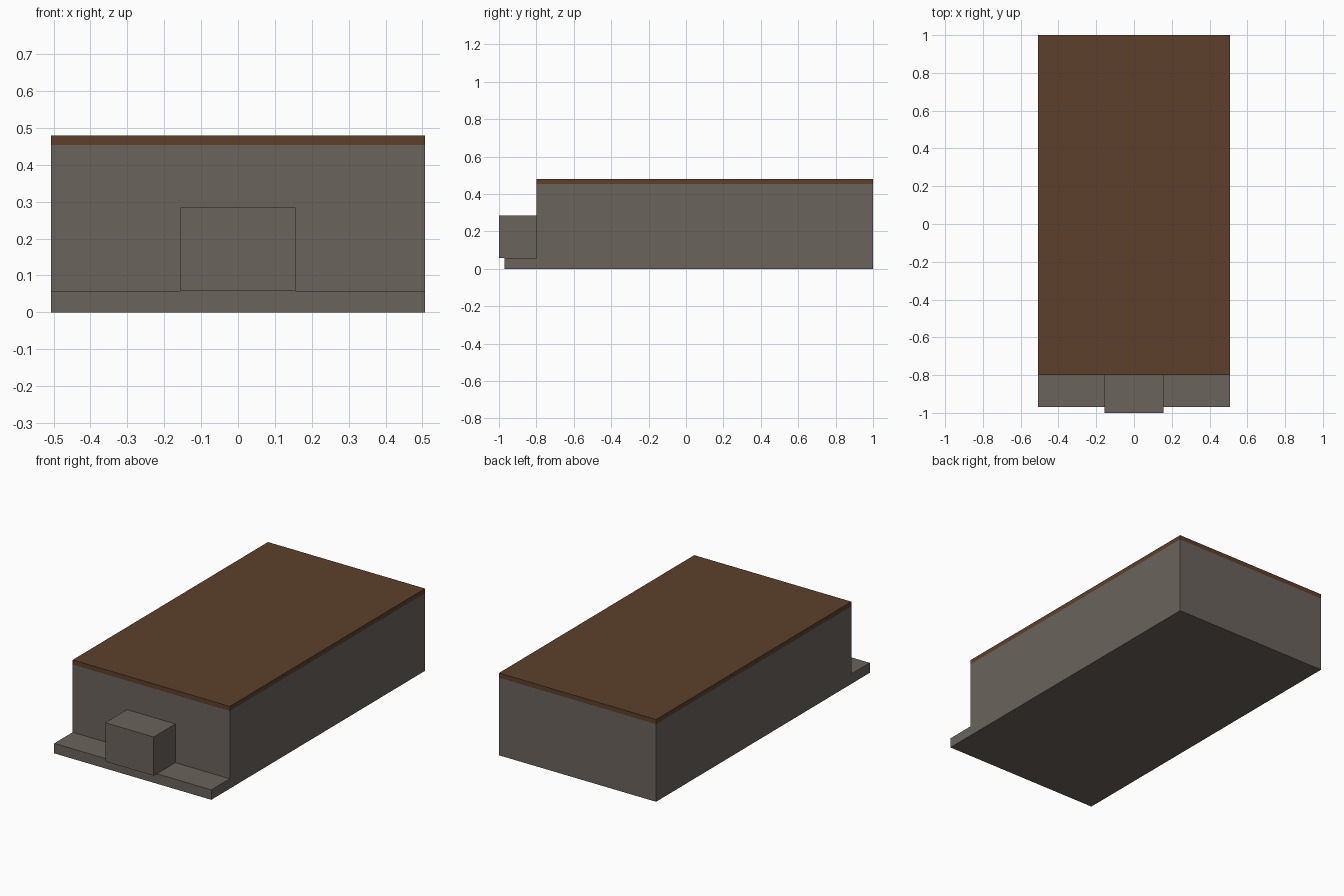
import bpy
import bmesh

cube = bpy.data.objects.get("Cube")
if cube:
    bpy.data.objects.remove(cube, do_unlink=True)


def material(name, rgb):
    mat = bpy.data.materials.new(name)
    mat.use_nodes = True
    colour = (*rgb, 1.0)
    mat.diffuse_color = colour
    mat.node_tree.nodes["Principled BSDF"].inputs["Base Color"].default_value = colour
    return mat


def extrude_profile(name, profile, half_width, mat):
    """Extrude a (y, z) side profile symmetrically along x."""
    bm = bmesh.new()
    face = bm.faces.new([bm.verts.new((-half_width, y, z)) for y, z in profile])
    result = bmesh.ops.extrude_face_region(bm, geom=[face])
    moved = [v for v in result["geom"] if isinstance(v, bmesh.types.BMVert)]
    bmesh.ops.translate(bm, verts=moved, vec=(2 * half_width, 0, 0))
    bmesh.ops.recalc_face_normals(bm, faces=bm.faces)
    mesh = bpy.data.meshes.new(name)
    bm.to_mesh(mesh)
    bm.free()
    mesh.materials.append(mat)
    obj = bpy.data.objects.new(name, mesh)
    bpy.context.collection.objects.link(obj)
    return obj


def box_profile(y0, y1, z0, z1):
    return [(y0, z0), (y1, z0), (y1, z1), (y0, z1)]


stone = material("warm grey stone", (0.147, 0.125, 0.109))
wood = material("dark brown wood", (0.107, 0.051, 0.024))

HALF_WIDTH = 0.507
FRONT, BACK, LEDGE = -0.80, 1.0, -0.97
STEP_TOP, BODY_TOP, TOP = 0.058, 0.453, 0.48

# Body with the low front step in one piece
extrude_profile("body_and_step", [
    (LEDGE, 0), (BACK, 0), (BACK, BODY_TOP),
    (FRONT, BODY_TOP), (FRONT, STEP_TOP), (LEDGE, STEP_TOP),
], HALF_WIDTH, stone)

# Block standing on the step, slightly overhanging it
extrude_profile("front_block", box_profile(-1.0, FRONT, STEP_TOP, 0.284), 0.156, stone)

# Thin wooden slab covering the body
extrude_profile("top_slab", box_profile(FRONT, BACK, BODY_TOP, TOP), HALF_WIDTH, wood)
